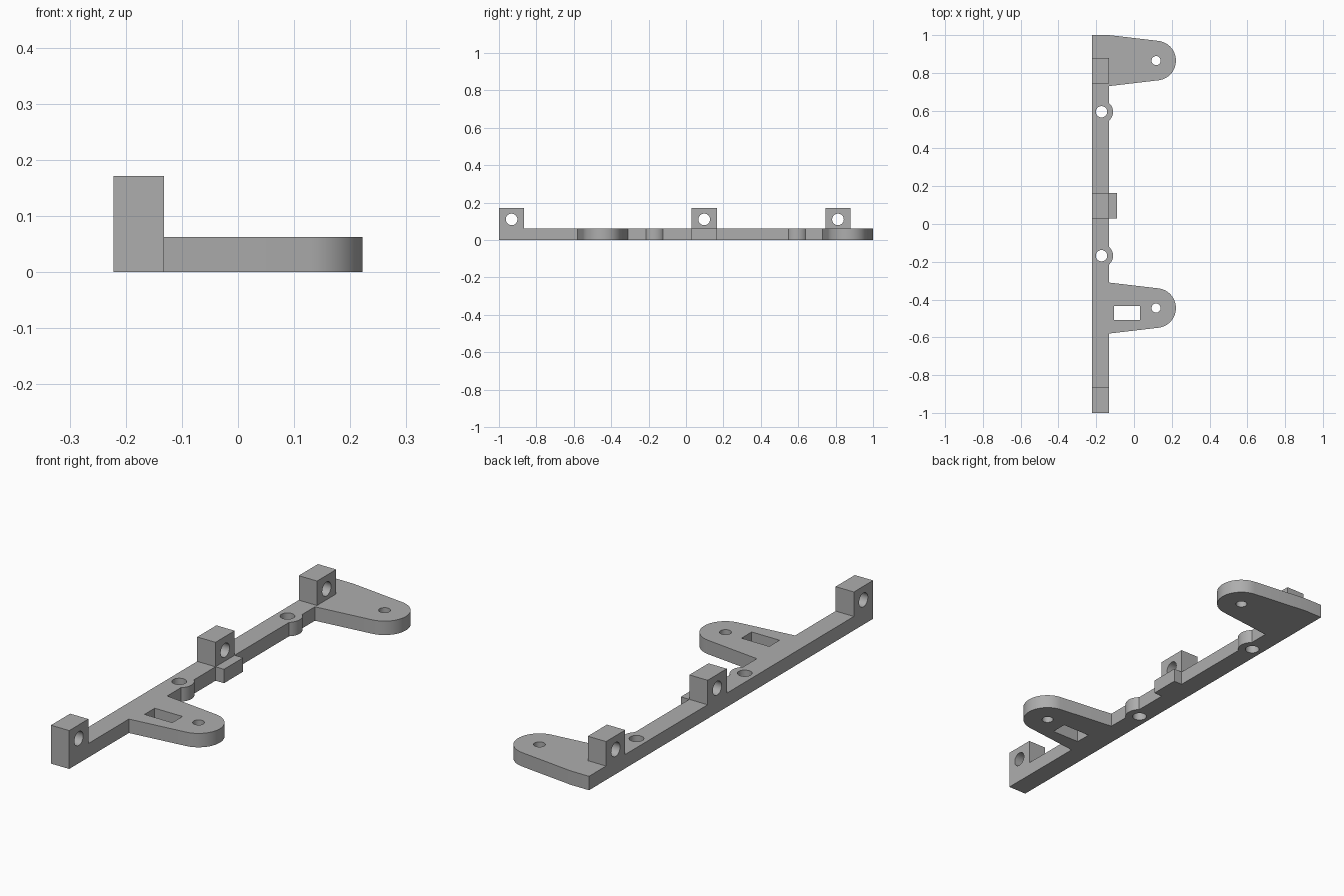
import bpy
import bmesh
from math import acos, atan2, cos, hypot, pi, sin, radians
from mathutils import Matrix, Vector

if "Cube" in bpy.data.objects:
    bpy.data.objects.remove(bpy.data.objects["Cube"])

LEFT, EDGE, THICK, TOP = -0.222, -0.132, 0.062, 0.171
TIP_X, TIP_R, ARM_HALF = 0.117, 0.105, 0.135
BOSS_X, BOSS_R = -0.172, 0.061
ARMS = (-0.445, 0.865)
BOSSES = (-0.168, 0.594)
BLOCKS = (-0.9325, 0.0975, 0.8125)
BLOCK_HALF = 0.0675

grey = bpy.data.materials.new("plain grey")
grey.use_nodes = True
colour = (0.42, 0.42, 0.42, 1)
grey.diffuse_color = colour
grey.node_tree.nodes["Principled BSDF"].inputs["Base Color"].default_value = colour


def to_object(name, bm):
    bmesh.ops.recalc_face_normals(bm, faces=bm.faces)
    mesh = bpy.data.meshes.new(name)
    bm.to_mesh(mesh)
    bm.free()
    mesh.materials.append(grey)
    obj = bpy.data.objects.new(name, mesh)
    bpy.context.collection.objects.link(obj)
    return obj


def box(name, x, y, z):
    bm = bmesh.new()
    size = Vector((x[1] - x[0], y[1] - y[0], z[1] - z[0]))
    centre = Vector((sum(x), sum(y), sum(z))) / 2
    bmesh.ops.create_cube(bm, size=1, matrix=Matrix.Translation(centre) @ Matrix.Diagonal(size).to_4x4())
    return to_object(name, bm)


def drill(centre, radius, axis="Z"):
    bm = bmesh.new()
    turn = Matrix.Rotation(pi / 2, 4, "Y") if axis == "X" else Matrix()
    bmesh.ops.create_cone(bm, cap_ends=True, segments=40, radius1=radius, radius2=radius,
                          depth=0.3, matrix=Matrix.Translation(centre) @ turn)
    return to_object("hole_cutter", bm)


def combine(target, tool, operation):
    mod = target.modifiers.new(operation.lower(), "BOOLEAN")
    mod.operation, mod.solver, mod.object = operation, "EXACT", tool
    bpy.context.view_layer.objects.active = target
    bpy.ops.object.modifier_apply(modifier=mod.name)
    bpy.data.objects.remove(tool)


def arc(x, y, radius, half_angle, steps):
    return [(x + radius * cos(a), y + radius * sin(a))
            for a in (half_angle * (2 * i / steps - 1) for i in range(steps + 1))]


# Outline features along the inner edge of the rail
def arm_outline(y):
    dx, dy = EDGE - TIP_X, ARM_HALF
    tangent = atan2(dy, dx) - acos(TIP_R / hypot(dx, dy))
    return [(EDGE, y - dy)] + arc(TIP_X, y, TIP_R, tangent, 32) + [(EDGE, y + dy)]


def boss_outline(y):
    return arc(BOSS_X, y, BOSS_R, acos((EDGE - BOSS_X) / BOSS_R), 16)


def tab_outline(y):
    a, b = y - BLOCK_HALF, y + BLOCK_HALF
    return [(EDGE, a), (-0.09, a), (-0.09, b), (EDGE, b)]


outline = [(LEFT, -1), (EDGE, -1)]
outline += arm_outline(ARMS[0]) + boss_outline(BOSSES[0]) + tab_outline(BLOCKS[1])
outline += boss_outline(BOSSES[1]) + arm_outline(ARMS[1]) + [(LEFT, 1)]

# Flat bracket plate
bm = bmesh.new()
face = bm.faces.new([bm.verts.new((x, y, 0)) for x, y in outline])
raised = bmesh.ops.extrude_face_region(bm, geom=[face])["geom"]
bmesh.ops.translate(bm, vec=(0, 0, THICK), verts=[v for v in raised if isinstance(v, bmesh.types.BMVert)])
bracket = to_object("mounting_bracket", bm)

# Upright lugs with cross holes
for y in BLOCKS:
    lug = box("lug", (LEFT, EDGE), (y - BLOCK_HALF, y + BLOCK_HALF), (0, TOP))
    combine(bracket, lug, "UNION")
for y in BLOCKS:
    combine(bracket, drill(((LEFT + EDGE) / 2, y, 0.11), 0.031, "X"), "DIFFERENCE")

# Vertical screw holes and the rectangular slot
for y in BOSSES:
    combine(bracket, drill((BOSS_X, y, 0), 0.03), "DIFFERENCE")
for y in ARMS:
    combine(bracket, drill((TIP_X, y, 0), 0.024), "DIFFERENCE")
slot = box("slot_cutter", (-0.106, 0.031), (-0.507, -0.435), (-0.1, 0.2))
combine(bracket, slot, "DIFFERENCE")

# Merge coplanar faces, then shade curved walls smoothly
bm = bmesh.new()
bm.from_mesh(bracket.data)
bmesh.ops.remove_doubles(bm, verts=bm.verts, dist=0.0001)
bmesh.ops.dissolve_limit(bm, angle_limit=radians(0.5), verts=bm.verts, edges=bm.edges)
bm.to_mesh(bracket.data)
bm.free()
bracket.select_set(True)
bpy.context.view_layer.objects.active = bracket
bpy.ops.object.shade_smooth_by_angle(angle=radians(30))
